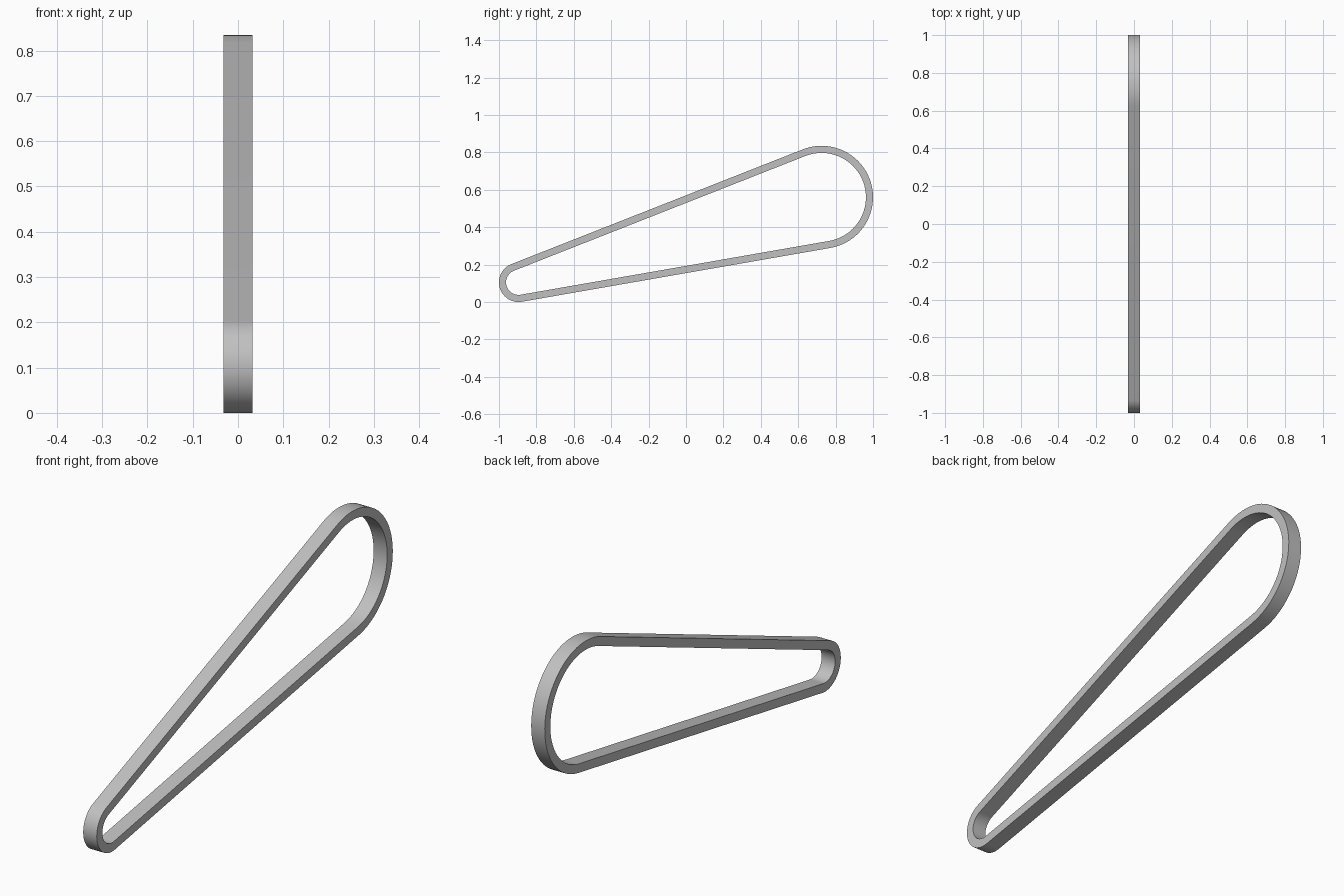
import bpy, bmesh, math

cube = bpy.data.objects.get("Cube")
if cube:
    bpy.data.objects.remove(cube, do_unlink=True)

# Pulley circles wrapped by the belt: (y, z, outer radius)
SMALL = (-0.895, 0.105, 0.105)
LARGE = (0.725, 0.56, 0.275)
THICKNESS, HALF_WIDTH, STEPS = 0.038, 0.032, 40

dy, dz = LARGE[0] - SMALL[0], LARGE[1] - SMALL[1]
tilt = math.atan2(dz, dy)
spread = math.acos((SMALL[2] - LARGE[2]) / math.hypot(dy, dz))


def arc(circle, start, end, inset):
    y, z, r = circle
    angles = [start + (end - start) * i / STEPS for i in range(STEPS + 1)]
    return [(y + (r - inset) * math.cos(a), z + (r - inset) * math.sin(a)) for a in angles]


def belt_loop(inset):
    """Closed outline: large arc, tangent run, small arc, tangent run."""
    return (arc(LARGE, tilt - spread, tilt + spread, inset)
            + arc(SMALL, tilt + spread, tilt - spread + 2 * math.pi, inset))


# Belt: rectangular section swept around the outline
bm = bmesh.new()
rings = [[bm.verts.new((x, y, z)) for y, z in belt_loop(inset)]
         for x, inset in ((-HALF_WIDTH, 0), (HALF_WIDTH, 0),
                          (HALF_WIDTH, THICKNESS), (-HALF_WIDTH, THICKNESS))]
count = len(rings[0])
for k, ring in enumerate(rings):
    other = rings[(k + 1) % len(rings)]
    for i in range(count):
        j = (i + 1) % count
        bm.faces.new((ring[i], ring[j], other[j], other[i]))
bmesh.ops.recalc_face_normals(bm, faces=bm.faces)
mesh = bpy.data.meshes.new("drive_belt")
bm.to_mesh(mesh)
bm.free()

# Plain grey finish
grey = bpy.data.materials.new("light_grey")
grey.use_nodes = True
grey.diffuse_color = (0.53, 0.53, 0.53, 1)
grey.node_tree.nodes["Principled BSDF"].inputs["Base Color"].default_value = grey.diffuse_color
mesh.materials.append(grey)

belt = bpy.data.objects.new("drive_belt", mesh)
bpy.context.collection.objects.link(belt)
bpy.ops.object.select_all(action='DESELECT')
belt.select_set(True)
bpy.context.view_layer.objects.active = belt
bpy.ops.object.shade_smooth_by_angle(angle=math.radians(30))
